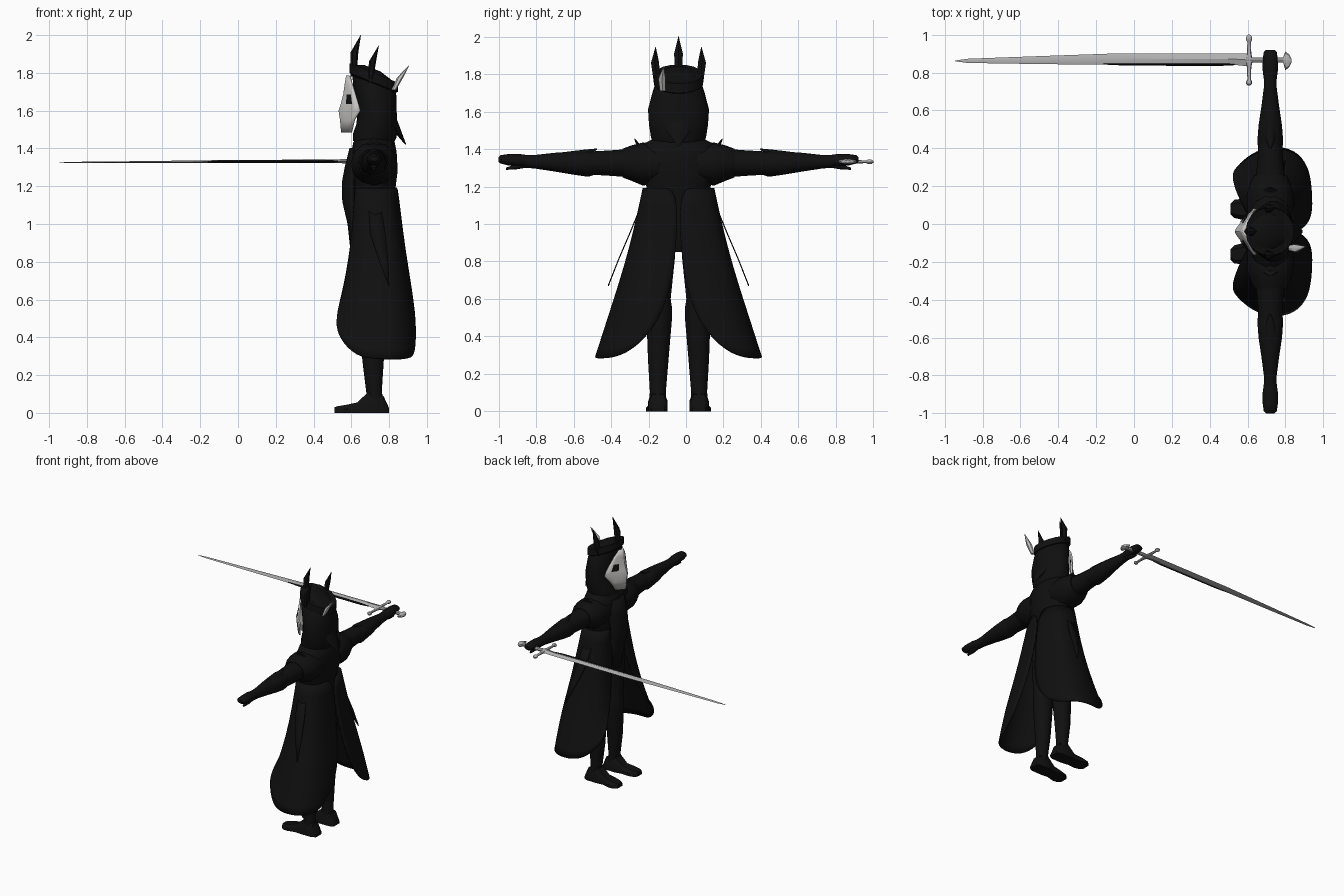
import bpy, math
from mathutils import Vector

CY = -0.04  # the figure's own centre line; it faces -x


def material(name, rgb):
    m = bpy.data.materials.new(name)
    m.diffuse_color = (*rgb, 1)
    return m


BLACK = material("black cloth", (0.005, 0.005, 0.005))
BONE = material("pale mask", (0.60, 0.59, 0.57))
STEEL = material("steel", (0.45, 0.45, 0.45))


def make(name, verts, faces, mat, angle=40):
    me = bpy.data.meshes.new(name)
    me.from_pydata([tuple(v) for v in verts], [], faces)
    me.materials.append(mat)
    ob = bpy.data.objects.new(name, me)
    bpy.context.collection.objects.link(ob)
    bpy.ops.object.select_all(action='DESELECT')
    ob.select_set(True)
    bpy.context.view_layer.objects.active = ob
    bpy.ops.object.mode_set(mode='EDIT')
    bpy.ops.mesh.select_all(action='SELECT')
    bpy.ops.mesh.normals_make_consistent(inside=False)
    bpy.ops.object.mode_set(mode='OBJECT')
    bpy.ops.object.shade_smooth_by_angle(angle=math.radians(angle))
    return ob


def loft(name, rings, mat, angle=40):
    n = len(rings[0])
    verts = [p for r in rings for p in r]
    faces = [(i * n + j, i * n + (j + 1) % n, (i + 1) * n + (j + 1) % n, (i + 1) * n + j)
             for i in range(len(rings) - 1) for j in range(n)]
    faces += [tuple(range(n))[::-1], tuple(range((len(rings) - 1) * n, len(rings) * n))]
    return make(name, verts, faces, mat, angle)


def grid(name, rows, mat, angle=40):
    n = len(rows[0])
    faces = [(i * n + j, i * n + j + 1, (i + 1) * n + j + 1, (i + 1) * n + j)
             for i in range(len(rows) - 1) for j in range(n - 1)]
    return make(name, [p for r in rows for p in r], faces, mat, angle)


def ellipse(c, a, b, n=12):
    c, a, b = Vector(c), Vector(a), Vector(b)
    return [c + a * math.cos(2 * math.pi * k / n) + b * math.sin(2 * math.pi * k / n) for k in range(n)]


def ring_z(z, cx, rx, y, ry, tilt=0, n=14):
    return ellipse((cx, y, z), (rx, 0, -tilt * rx), (0, ry, 0), n)


def thicken(ob, t):
    m = ob.modifiers.new("thickness", 'SOLIDIFY')
    m.thickness, m.offset = t, 0


# torso with shoulders
loft("torso", [ring_z(z, cx, rx, CY, ry) for z, cx, rx, ry in [
    (1.47, .72, .085, .10), (1.43, .72, .11, .19), (1.38, .72, .12, .23), (1.28, .72, .125, .215),
    (1.20, .72, .115, .175), (1.08, .715, .10, .17), (.95, .72, .11, .165), (.85, .72, .085, .12)]], BLACK)

# hood, slanted down toward the back
loft("hood", [ring_z(z, cx, rx, CY, ry, t, 18) for z, cx, rx, ry, t in [
    (1.825, .71, .045, .045, .4), (1.795, .715, .115, .105, .4), (1.70, .725, .115, .14, .3),
    (1.61, .738, .102, .165, .1), (1.53, .735, .108, .16, 0), (1.47, .725, .115, .15, .1),
    (1.43, .715, .105, .14, .1)]], BLACK)
loft("hood_tail", [ring_z(z, cx, rx, CY, ry, 0, 8) for z, cx, rx, ry in [
    (1.57, .80, .035, .09), (1.49, .845, .02, .06), (1.42, .888, .003, .008)]], BLACK)

# crown band and its curved points
loft("crown_band", [ring_z(z, .718, rx, CY, ry, .4, 18) for z, rx, ry in [
    (1.74, .115, .12), (1.75, .128, .133), (1.80, .128, .128), (1.80, .105, .105)]], BLACK)


def spike(name, base, mid, tip, w, mat):
    rings = [ellipse(p, (w * s * .75, 0, 0), (0, w * s, 0), 6)
             for p, s in ((base, .75), (mid, 1), (tip, .05))]
    loft(name, rings, mat)


spike("crown_front_point", (.612, CY, 1.78), (.617, CY, 1.91), (.65, CY, 2.0), .027, BLACK)
for s in (-1, 1):
    spike("crown_side_point", (.70, CY + s * .115, 1.75), (.712, CY + s * .125, 1.86),
          (.745, CY + s * .122, 1.945), .025, BLACK)
spike("crown_back_point", (.825, -.125, 1.71), (.858, -.128, 1.775), (.906, -.12, 1.84), .022, BONE)

# pale mask with dark eye openings
U = [-1, -.75, -.4, -.12, 0, .12, .4, .75, 1]
rows = []
for z, xf, xs, hw in [(1.785, .578, .59, .02), (1.735, .57, .605, .065), (1.685, .563, .62, .095),
                      (1.635, .55, .635, .118), (1.60, .538, .645, .12), (1.55, .546, .615, .09),
                      (1.485, .552, .60, .055)]:
    rows.append([(xf + (xs - xf) * abs(u) ** 1.3, CY + hw * u, z) for u in U])
mask = grid("mask", rows, BONE, 30)
mask.data.materials.append(BLACK)
for p in mask.data.polygons:
    if 1.63 < p.center.z < 1.69 and .035 < abs(p.center.y - CY) < .075:
        p.material_index = 1
thicken(mask, .012)

# sash hanging down the chest
sash = grid("front_sash", [[(x + .05 * abs(u) ** 2, CY + w * u, z) for u in (-1, -.5, 0, .5, 1)]
                           for x, z, w in [(.60, 1.40, .11), (.575, 1.30, .11), (.56, 1.22, .10),
                                           (.562, 1.12, .09), (.59, 1.0, .09), (.605, .86, .07)]], BLACK)
thicken(sash, .02)

# coat panel columns from front opening round to back: (x, distance from centre, z)
COAT = [
    [(.63, .06, 1.19), (.60, .09, .85), (.55, .20, .60), (.512, .29, .48)],
    [(.62, .12, 1.19), (.60, .18, .85), (.55, .28, .55), (.54, .335, .39)],
    [(.66, .18, 1.19), (.64, .24, .85), (.62, .34, .50), (.62, .41, .30)],
    [(.73, .19, 1.19), (.73, .265, .85), (.73, .385, .50), (.73, .45, .285)],
    [(.80, .17, 1.19), (.84, .25, .85), (.87, .35, .50), (.85, .43, .285)],
    [(.835, .10, 1.19), (.875, .14, .85), (.945, .23, .50), (.92, .34, .285)],
    [(.84, .0, 1.20), (.88, .008, .85), (.94, .07, .52), (.935, .22, .34)]]

for s in (-1, 1):
    def Y(d):
        return CY + s * d

    # long coat half
    coat = grid("coat_panel", [[(x, Y(d), z) for x, d, z in col] for col in COAT], BLACK, 60)
    sub = coat.modifiers.new("smooth", 'SUBSURF')
    sub.levels = sub.render_levels = 2
    thicken(coat, .012)

    # thin pointed hip plate
    plate = grid("hip_plate", [[(x - w, Y(d), z), (x + w, Y(d), z)] for x, w, d, z in [
        (.72, .03, .19, 1.12), (.74, .04, .26, .95), (.77, .025, .32, .81), (.80, .002, .375, .67)]], BLACK)
    thicken(plate, .006)

    # leg
    loft("leg", [ring_z(z, cx, rx, Y(d), ry, 0, 12) for z, cx, rx, d, ry in [
        (.98, .72, .09, .09, .07), (.82, .72, .09, .092, .073), (.60, .72, .072, .10, .058),
        (.55, .718, .075, .10, .066), (.48, .718, .07, .103, .067), (.28, .715, .057, .108, .055),
        (.11, .72, .041, .11, .043), (.04, .735, .045, .11, .045)]], BLACK)

    # boot
    loft("boot", [[(x, Y(d - w), 0), (x, Y(d + w), 0), (x, Y(d + w), h * .5), (x, Y(d + w * .6), h),
                   (x, Y(d - w * .6), h), (x, Y(d - w), h * .5)] for x, d, w, h in [
        (.80, .11, .035, .025), (.77, .11, .05, .09), (.69, .11, .052, .11), (.63, .112, .045, .055),
        (.57, .118, .055, .042), (.53, .12, .048, .036), (.51, .12, .028, .03)]], BLACK)

    # arm: sections along y
    def arm_ring(d, z, rx, rz, n=12):
        return ellipse((.72, Y(d), z), (rx, 0, 0), (0, 0, rz), n)

    loft("shoulder", [arm_ring(*r) for r in [
        (.10, 1.32, .12, .10), (.19, 1.32, .125, .115), (.25, 1.325, .11, .095),
        (.30, 1.325, .085, .076)]], BLACK)
    loft("shoulder_point", [arm_ring(*r) for r in [
        (.16, 1.37, .07, .05), (.21, 1.40, .05, .03), (.235, 1.455, .004, .004)]], BLACK)
    loft("upper_arm", [arm_ring(*r) for r in [
        (.25, 1.325, .085, .076), (.36, 1.325, .068, .068), (.50, 1.325, .06, .06)]], BLACK)
    loft("forearm", [arm_ring(*r) for r in [
        (.43, 1.32, .064, .05), (.48, 1.322, .068, .07), (.56, 1.325, .062, .062),
        (.66, 1.33, .047, .05), (.76, 1.332, .034, .037), (.82, 1.335, .034, .034)]], BLACK)
    loft("elbow_point", [arm_ring(*r) for r in [
        (.60, 1.35, .035, .035), (.50, 1.375, .03, .022), (.435, 1.40, .003, .003)]], BLACK)

    # gloved hand and thumb
    loft("hand", [arm_ring(*r) for r in [
        (.79, 1.335, .032, .03), (.85, 1.34, .04, .034), (.91, 1.343, .04, .03),
        (.95, 1.345, .034, .022), (.96, 1.345, .022, .012)]], BLACK)
    loft("thumb", [arm_ring(*r) for r in [
        (.80, 1.32, .02, .018), (.87, 1.305, .018, .014), (.92, 1.295, .008, .006)]], BLACK)


# sword: sections along x
def bar(name, secs, mat, n=4, angle=30):
    return loft(name, [ellipse((x, y, z), (0, hy, 0), (0, 0, hz), n) for x, y, z, hy, hz in secs], mat, angle)


bar("blade", [(-.945, .862, 1.326, .002, .001), (-.88, .862, 1.326, .011, .003), (-.5, .866, 1.328, .021, .005),
              (-.1, .871, 1.330, .030, .008), (.52, .872, 1.332, .030, .010), (.60, .867, 1.333, .034, .012)], STEEL)
bar("blade_dark_edge", [(-.16, .846, 1.330, .003, .003), (-.05, .843, 1.330, .006, .007),
                        (.45, .843, 1.332, .008, .009), (.53, .843, 1.332, .004, .004)], BLACK)
bar("grip", [(.60, .866, 1.333, .014, .014), (.80, .866, 1.333, .014, .014)], STEEL, 8)
bar("pommel", [(.79, .866, 1.333, .02, .014), (.80, .862, 1.333, .05, .014),
               (.82, .862, 1.333, .034, .014), (.832, .862, 1.333, .01, .008)], STEEL, 10)
# crossguard with knob ends
loft("crossguard", [ellipse((.608, y, 1.332), (r, 0, 0), (0, 0, r * .8), 8) for y, r in [
    (.732, .006), (.74, .016), (.752, .016), (.765, .009), (.83, .012), (.865, .02),
    (.90, .012), (.962, .009), (.972, .016), (.988, .016), (1.0, .006)]], STEEL)
